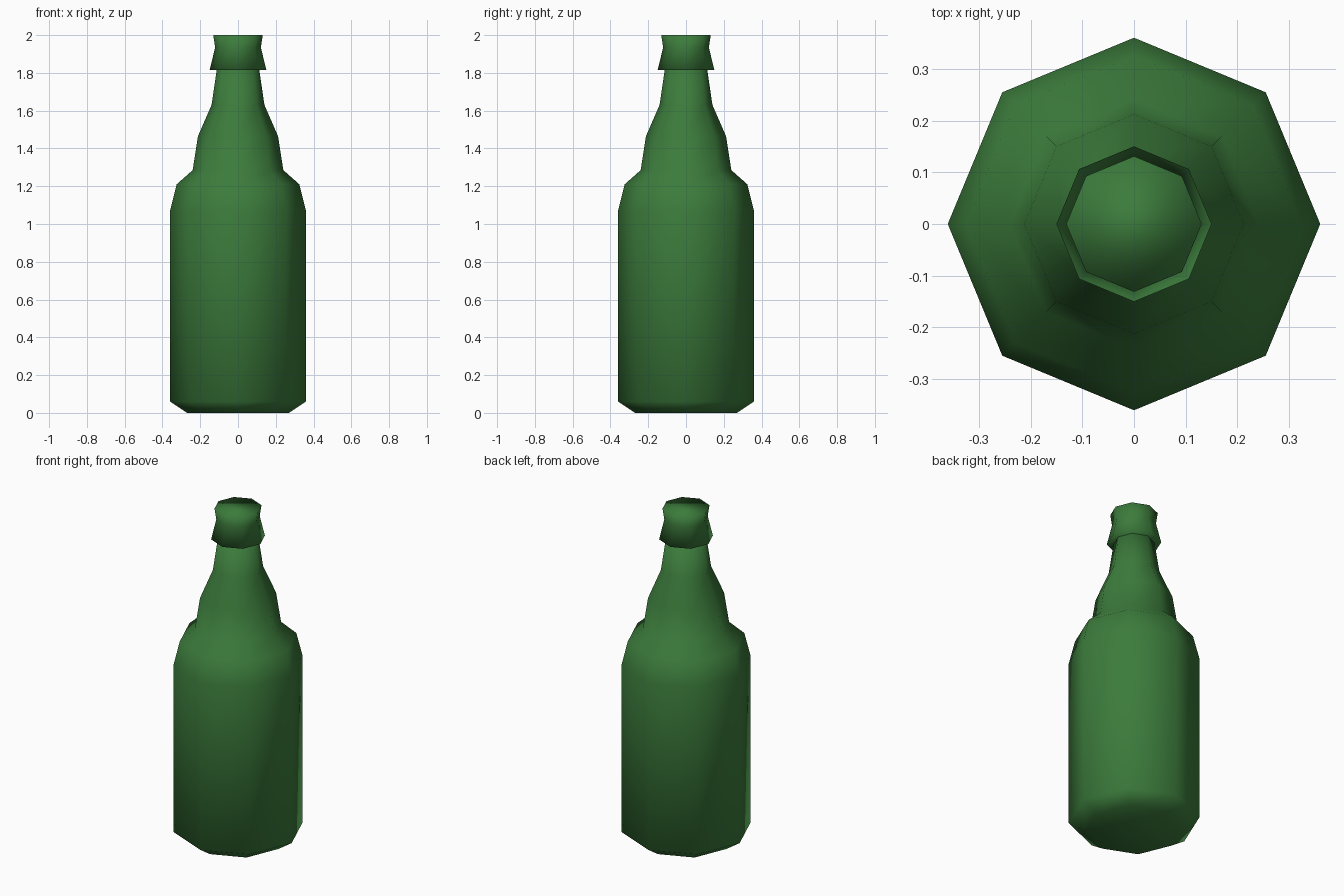
import bpy, bmesh, math

if "Cube" in bpy.data.objects:
    bpy.data.objects.remove(bpy.data.objects["Cube"])

SIDES = 8

glass = bpy.data.materials.new("bottle green")
glass.diffuse_color = (0.045, 0.2, 0.045, 1.0)
glass.use_nodes = True
glass.node_tree.nodes["Principled BSDF"].inputs["Base Color"].default_value = glass.diffuse_color


def lathe(name, profile):
    """Closed eight-sided turned shape from (radius, height) points."""
    bm = bmesh.new()
    rings = []
    for r, z in profile:
        rings.append([bm.verts.new((r * math.cos(math.tau * i / SIDES),
                                    r * math.sin(math.tau * i / SIDES), z))
                      for i in range(SIDES)])
    for a, b in zip(rings, rings[1:]):
        for i in range(SIDES):
            j = (i + 1) % SIDES
            bm.faces.new((a[i], a[j], b[j], b[i]))
    bm.faces.new(rings[0][::-1])
    bm.faces.new(rings[-1])
    for f in bm.faces:
        f.smooth = True
    mesh = bpy.data.meshes.new(name)
    bm.to_mesh(mesh)
    bm.free()
    mesh.materials.append(glass)
    obj = bpy.data.objects.new(name, mesh)
    bpy.context.collection.objects.link(obj)
    return obj


# Body, shoulder and tapering neck
lathe("bottle_body", [(0.27, 0.0), (0.36, 0.06), (0.36, 1.07), (0.325, 1.21),
                      (0.24, 1.285), (0.212, 1.465), (0.14, 1.63), (0.112, 1.82)])

# Flared cap with a pinched waist
lathe("bottle_cap", [(0.15, 1.815), (0.121, 1.935), (0.131, 2.0)])
